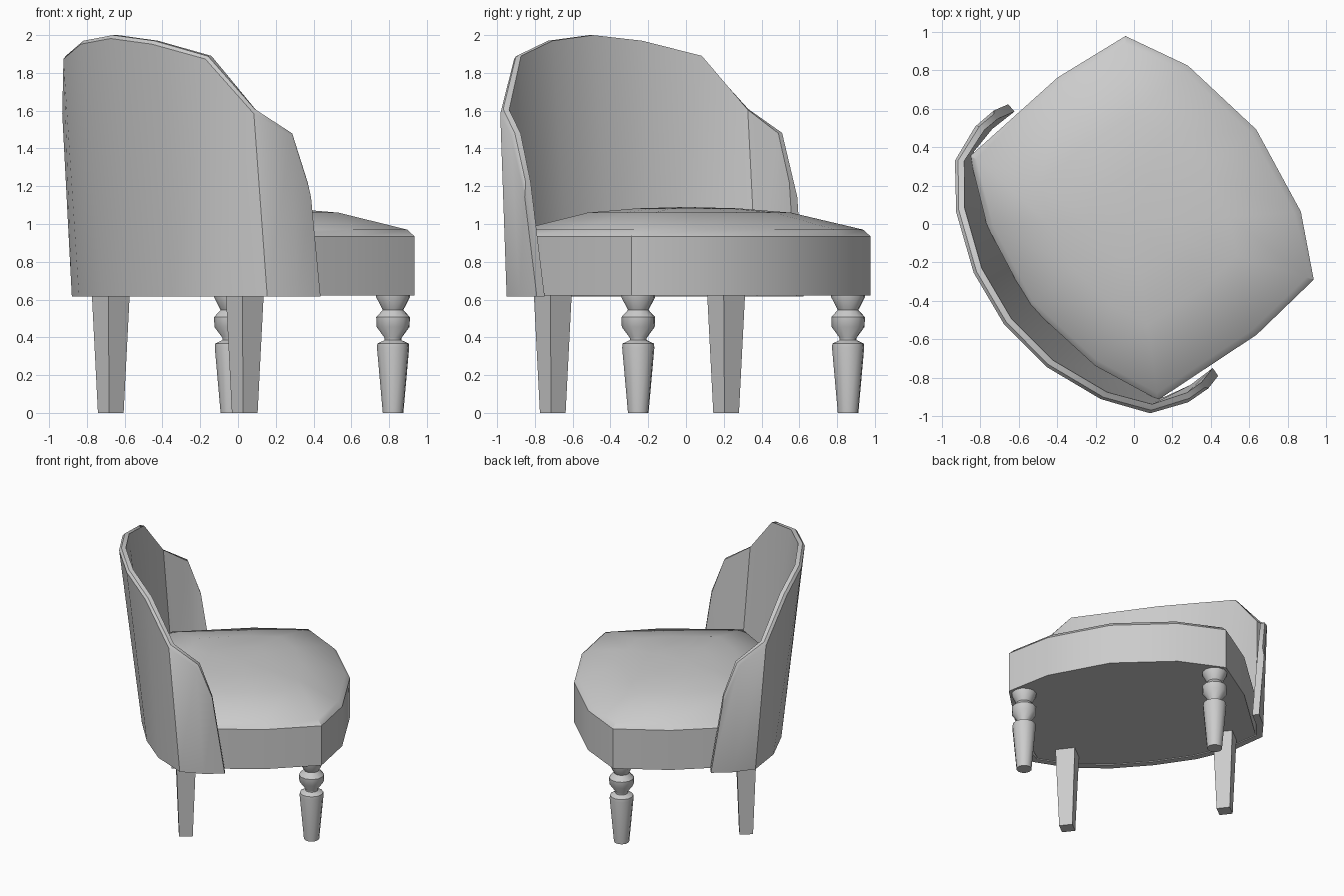
import bpy, bmesh, math

if "Cube" in bpy.data.objects:
    bpy.data.objects.remove(bpy.data.objects["Cube"])

TURN = math.radians(37.7)   # the chair stands turned; local +x is its front


def finish(name, bm, angle=35):
    bmesh.ops.recalc_face_normals(bm, faces=bm.faces)
    me = bpy.data.meshes.new(name)
    bm.to_mesh(me)
    bm.free()
    ob = bpy.data.objects.new(name, me)
    bpy.context.collection.objects.link(ob)
    ob.rotation_euler.z = TURN
    bpy.ops.object.select_all(action='DESELECT')
    ob.select_set(True)
    bpy.context.view_layer.objects.active = ob
    bpy.ops.object.shade_smooth_by_angle(angle=math.radians(angle))
    return ob


def loft(bm, rings, closed=True):
    rows = [[bm.verts.new(p) for p in r] for r in rings]
    n = len(rows[0])
    for a, b in zip(rows, rows[1:]):
        for i in range(n if closed else n - 1):
            j = (i + 1) % n
            bm.faces.new((a[i], a[j], b[j], b[i]))
    return rows


def mirrored(half):
    # half runs from the +y side to the centre line (last point on y = 0)
    return half + [(p[0], -p[1], *p[2:]) for p in reversed(half[:-1])]


# Seat: faceted outline, vertical side, small chamfer, domed top
half = [(0.803, 0), (0.725, 0.48), (0.562, 0.80), (0.152, 0.845),
        (-0.46, 0.80), (-0.61, 0.46), (-0.69, 0)]
outline = half + [(x, -y) for x, y in reversed(half[1:-1])]
bm = bmesh.new()
levels = [(1, 0.622), (1, 0.935), (0.96, 0.97), (0.57, 1.06), (0.28, 1.083)]
rows = loft(bm, [[(x * s, y * s, z) for x, y in outline] for s, z in levels])
bm.faces.new(rows[0])
tip = bm.verts.new((0, 0, 1.09))
top = rows[-1]
for i in range(len(top)):
    bm.faces.new((top[i], top[(i + 1) % len(top)], tip))
finish("seat", bm)

# Backrest: leaning curved shell with stepped rim, thickened inwards
low = mirrored([(-0.137, 0.892, 0.615), (-0.29, 0.89, 0.615), (-0.458, 0.846, 0.615),
                (-0.60, 0.60, 0.615), (-0.67, 0.31, 0.615), (-0.69, 0, 0.615)])
rim = mirrored([(-0.228, 0.915, 1.22), (-0.33, 0.91, 1.48), (-0.535, 0.832, 1.605),
                (-0.692, 0.623, 1.89), (-0.816, 0.31, 1.97), (-0.855, 0, 2.0)])
bm = bmesh.new()
loft(bm, [low, rim], closed=False)
bmesh.ops.recalc_face_normals(bm, faces=bm.faces)
bm.normal_update()
if sum(f.normal.x for f in bm.faces) > 0:
    bmesh.ops.reverse_faces(bm, faces=bm.faces)
bm.normal_update()
# inner skin: each vertex moved inwards, kept at the same height
outer_faces = list(bm.faces)
inner = {}
for v in list(bm.verts):
    n = v.normal.copy()
    n.z = 0
    n.normalize()
    inner[v] = bm.verts.new(v.co - n * 0.05)
border = [e for e in bm.edges if e.is_boundary]
for f in outer_faces:
    bm.faces.new([inner[v] for v in reversed(f.verts)])
for e in border:
    a, b = e.verts
    bm.faces.new((a, b, inner[b], inner[a]))
bmesh.ops.recalc_face_normals(bm, faces=bm.faces)
# soften the outer edge of the rim
rim_edges = [e for e in border if min(v.co.z for v in e.verts) > 1.0]
bmesh.ops.bevel(bm, geom=rim_edges, offset=0.018, segments=1, affect='EDGES')
finish("backrest", bm, 40)

# Back legs: square, tapering to the floor
for side in (1, -1):
    bm = bmesh.new()
    rings = []
    for h, z in ((0.0485, 0), (0.0715, 0.63)):
        rings.append([(-0.403 + a * h, side * 0.58 + b * h, z)
                      for a, b in ((1, 1), (-1, 1), (-1, -1), (1, -1))])
    for row in loft(bm, rings):
        bm.faces.new(row)
    finish("back_leg", bm, 30)

# Front legs: turned profile (radius, height)
profile = [(0.055, 0), (0.086, 0.345), (0.084, 0.367), (0.045, 0.385), (0.045, 0.397),
           (0.088, 0.455), (0.09, 0.507), (0.055, 0.545), (0.09, 0.612), (0.09, 0.63)]
SIDES = 12
for side in (1, -1):
    bm = bmesh.new()
    rows = loft(bm, [[(0.495 + r * math.cos(2 * math.pi * i / SIDES),
                       side * 0.702 + r * math.sin(2 * math.pi * i / SIDES), z)
                      for i in range(SIDES)] for r, z in profile])
    bm.faces.new(rows[0])
    bm.faces.new(rows[-1])
    finish("front_leg", bm, 40)
